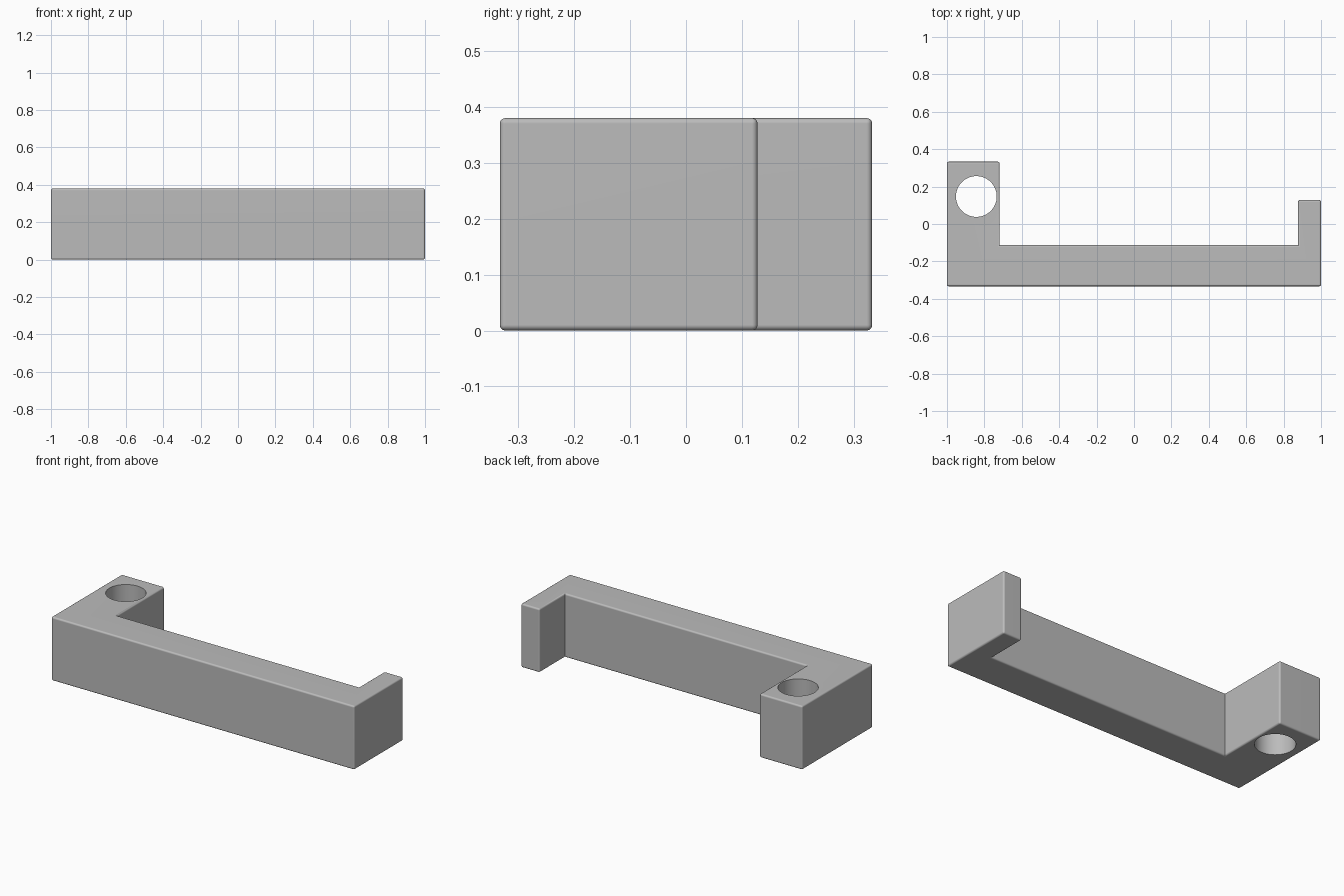
import bpy
import bmesh
import math

default_cube = bpy.data.objects.get("Cube")
if default_cube:
    bpy.data.objects.remove(default_cube, do_unlink=True)

HEIGHT = 0.38
EDGE_RADIUS = 0.01

# Plain grey material
grey = bpy.data.materials.new("plain grey")
grey.use_nodes = True
colour = (0.5, 0.5, 0.5, 1)
grey.diffuse_color = colour
grey.node_tree.nodes["Principled BSDF"].inputs["Base Color"].default_value = colour

# Bracket: a long bar with a deep arm and a short thin arm, as one extruded outline
outline = [(-1, -0.333), (1, -0.333), (1, 0.128), (0.877, 0.128),
           (0.877, -0.113), (-0.718, -0.113), (-0.718, 0.333), (-1, 0.333)]
bm = bmesh.new()
base = bm.faces.new([bm.verts.new((x, y, 0)) for x, y in outline])
extruded = bmesh.ops.extrude_face_region(bm, geom=[base], use_keep_orig=True)
top_verts = [v for v in extruded["geom"] if isinstance(v, bmesh.types.BMVert)]
bmesh.ops.translate(bm, verts=top_verts, vec=(0, 0, HEIGHT))
bmesh.ops.recalc_face_normals(bm, faces=bm.faces[:])

# Rounded edges, leaving the two inside corners crisp
outer_edges = [e for e in bm.edges if e.is_convex]
bmesh.ops.bevel(bm, geom=outer_edges, offset=EDGE_RADIUS, offset_type='OFFSET',
                segments=4, profile=0.5, affect='EDGES', clamp_overlap=True)
mesh = bpy.data.meshes.new("bracket")
bm.to_mesh(mesh)
bm.free()
mesh.materials.append(grey)
bracket = bpy.data.objects.new("bracket", mesh)
bpy.context.collection.objects.link(bracket)

# Round hole through the deep arm
bpy.ops.mesh.primitive_cylinder_add(vertices=64, radius=0.109, depth=1,
                                    location=(-0.843, 0.147, HEIGHT / 2))
cutter = bpy.context.object
cutter.name = "hole_cutter"
cutter.hide_render = True
cutter.data.materials.append(grey)
hole = bracket.modifiers.new("hole", 'BOOLEAN')
hole.operation = 'DIFFERENCE'
hole.solver = 'EXACT'
hole.object = cutter

bpy.ops.object.select_all(action='DESELECT')
bracket.select_set(True)
bpy.context.view_layer.objects.active = bracket
bpy.ops.object.modifier_apply(modifier=hole.name)
bpy.data.objects.remove(cutter, do_unlink=True)

# Smooth rounded edges with flat faces kept flat
bpy.ops.object.shade_smooth_by_angle(angle=math.radians(35))
weighted = bracket.modifiers.new("flat faces", 'WEIGHTED_NORMAL')
weighted.keep_sharp = True
